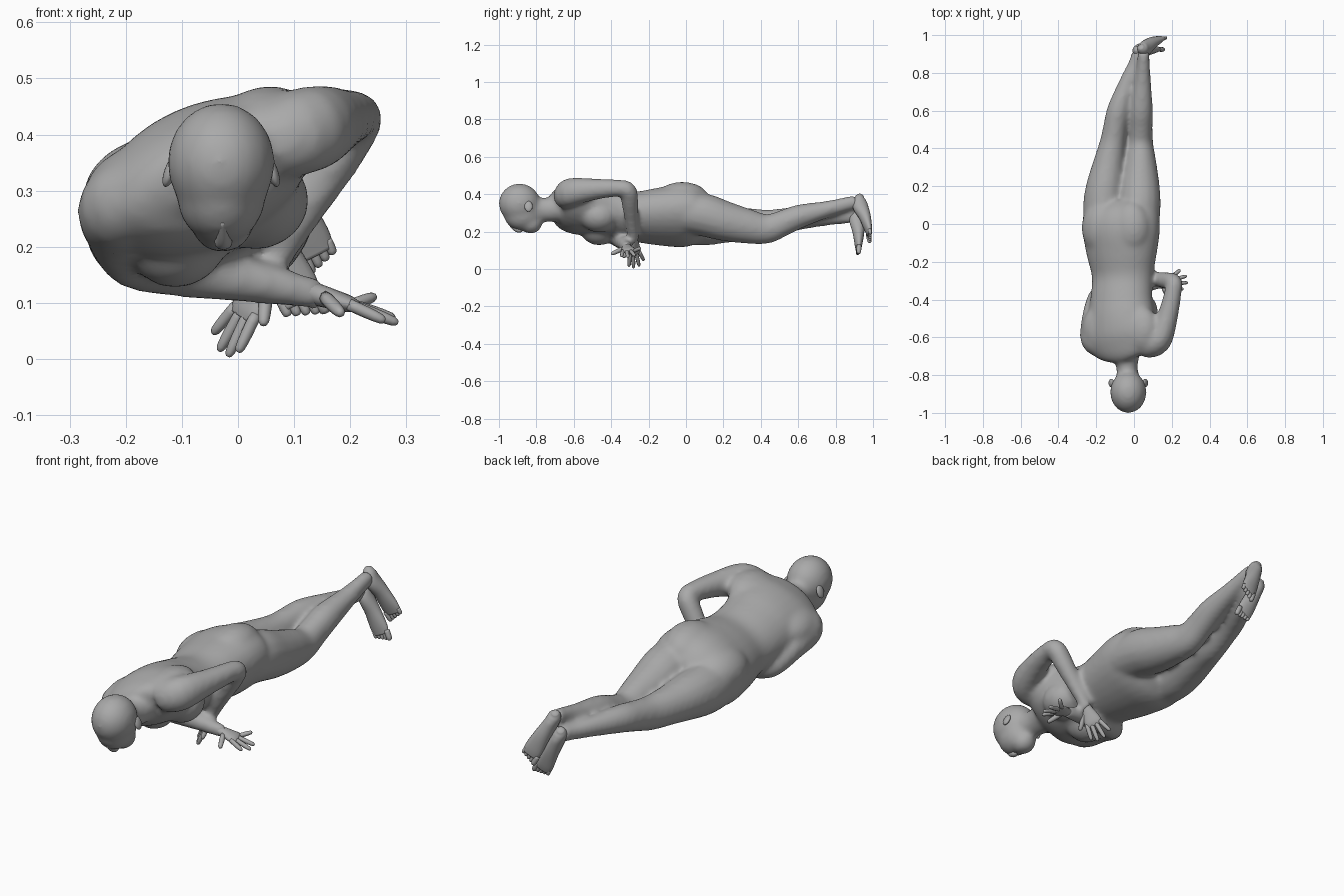
import bpy, bmesh
from math import cos, sin, pi
from mathutils import Vector, Matrix

cube = bpy.data.objects.get("Cube")
if cube:
    bpy.data.objects.remove(cube, do_unlink=True)

grey = bpy.data.materials.new("clay_grey")
grey.use_nodes = True
GREY = (0.4, 0.4, 0.4, 1)
grey.diffuse_color = GREY
grey.node_tree.nodes["Principled BSDF"].inputs["Base Color"].default_value = GREY

ROLL = 0.44                                   # the whole trunk leans about y
ACROSS = Vector((cos(ROLL), 0, sin(ROLL)))    # towards the raised shoulder
BACK = Vector((-sin(ROLL), 0, cos(ROLL)))     # out of the spine


def loft(bm, stations, side=(1, 0, 0), n=16, steps=4):
    """Tube through stations (x, y, z, half width, half depth), eased between them."""
    s = [Vector(p) for p in stations]
    path = []
    for i in range(len(s) - 1):
        a, b = s[max(i - 1, 0)], s[i]
        c, d = s[i + 1], s[min(i + 2, len(s) - 1)]
        for k in range(steps):
            t = k / steps
            path.append(0.5 * (2 * b + (c - a) * t + (2 * a - 5 * b + 4 * c - d) * t * t
                               + (3 * b - a - 3 * c + d) * t ** 3))
    path.append(s[-1])
    rings = []
    for i, p in enumerate(path):
        before, after = path[max(i - 1, 0)], path[min(i + 1, len(path) - 1)]
        along = (Vector(after[:3]) - Vector(before[:3])).normalized()
        u = Vector(side)
        u = (u - along * u.dot(along)).normalized()
        v = along.cross(u)
        rings.append([bm.verts.new(Vector(p[:3]) + u * p[3] * cos(2 * pi * k / n)
                                   + v * p[4] * sin(2 * pi * k / n)) for k in range(n)])
    for r, q in zip(rings, rings[1:]):
        for k in range(n):
            bm.faces.new((r[k], r[(k + 1) % n], q[(k + 1) % n], q[k]))
    bm.faces.new(rings[0][::-1])
    bm.faces.new(rings[-1])


def ball(bm, centre, radii, roll=0.0):
    m = (Matrix.Translation(centre) @ Matrix.Rotation(-roll, 4, 'Y')
         @ Matrix.Diagonal((*radii, 1)))
    bmesh.ops.create_uvsphere(bm, u_segments=20, v_segments=12, radius=1, matrix=m)


def digit(bm, base, tip, r):
    """A finger or toe: slim tapered tube with a rounded end."""
    b, t = Vector(base), Vector(tip)
    side = (t - b).orthogonal()
    loft(bm, [(*b.lerp(t, f), r * w, r * w) for f, w in
              ((0, 1), (0.5, 1), (0.9, 0.8), (1, 0.3))], side, n=8, steps=2)


def finish(bm, name):
    bmesh.ops.recalc_face_normals(bm, faces=bm.faces)
    mesh = bpy.data.meshes.new(name)
    bm.to_mesh(mesh)
    bm.free()
    for f in mesh.polygons:
        f.use_smooth = True
    mesh.materials.append(grey)
    ob = bpy.data.objects.new(name, mesh)
    bpy.context.collection.objects.link(ob)
    return ob


# Body: overlapping volumes fused into one skin
bm = bmesh.new()
# trunk
loft(bm, [(-.04, -.71, .335, .09, .06), (-.05, -.675, .34, .17, .09),
          (-.058, -.60, .33, .205, .122), (-.065, -.50, .318, .187, .13),
          (-.067, -.40, .30, .172, .126), (-.06, -.28, .28, .17, .125),
          (-.065, -.15, .28, .197, .143), (-.068, -.03, .283, .215, .155),
          (-.07, .05, .275, .205, .138), (-.07, .11, .265, .15, .09)], ACROSS, n=28)
for s in (-1, 1):
    seat = Vector((-.07, -.02, .285)) + BACK * .058 + ACROSS * .085 * s
    ball(bm, seat, (.11, .145, .088), ROLL)
    chest = Vector((-.065, -.465, .31)) - BACK * .075 + ACROSS * .08 * s
    ball(bm, chest, (.09, .1, .08), ROLL)
    blade = Vector((-.06, -.56, .33)) + BACK * .03 + ACROSS * .12 * s
    ball(bm, blade, (.10, .13, .073), ROLL)
# neck and head
loft(bm, [(-.033, -.82, .32, .06, .06), (-.038, -.74, .317, .06, .066),
          (-.048, -.64, .33, .10, .08)])
ball(bm, (-.03, -.89, .35), (.097, .112, .107))
ball(bm, (-.03, -.875, .29), (.08, .10, .085))
ball(bm, (-.028, -.83, .243), (.057, .062, .055))
# raised arm
loft(bm, [(.05, -.645, .385, .07, .065), (.13, -.62, .41, .078, .068),
          (.18, -.48, .427, .057, .055), (.207, -.36, .432, .046, .046),
          (.21, -.31, .42, .046, .046), (.175, -.30, .36, .046, .046),
          (.11, -.29, .255, .037, .037), (.05, -.28, .15, .025, .03)], (0, .3, 1))
# tucked arm, crossing under the chest
loft(bm, [(-.16, -.65, .295, .06, .06), (-.21, -.61, .272, .078, .074),
          (-.215, -.49, .23, .06, .06), (-.195, -.39, .18, .05, .05),
          (-.15, -.36, .165, .05, .05), (-.03, -.34, .148, .045, .045),
          (.08, -.325, .128, .034, .034), (.15, -.315, .113, .029, .023)], (0, .3, 1))
# legs
loft(bm, [(.025, .0, .30, .11, .11), (.03, .10, .288, .112, .115),
          (.032, .2, .258, .105, .108), (.034, .32, .23, .086, .095),
          (.034, .43, .214, .068, .08), (.036, .52, .246, .063, .07),
          (.038, .61, .282, .063, .064), (.045, .75, .318, .046, .046),
          (.05, .85, .345, .035, .039), (.05, .915, .36, .032, .037)])
loft(bm, [(-.165, .0, .24, .105, .11), (-.162, .1, .24, .108, .115),
          (-.152, .2, .242, .102, .105), (-.133, .32, .24, .084, .088),
          (-.112, .43, .24, .07, .078), (-.098, .52, .256, .064, .069),
          (-.08, .61, .272, .061, .063), (-.03, .76, .278, .044, .046),
          (.005, .85, .28, .035, .039), (.022, .915, .284, .031, .036)])
body = finish(bm, "body")
fuse = body.modifiers.new("fuse", 'REMESH')
fuse.mode = 'VOXEL'
fuse.voxel_size = 0.011
fuse.use_smooth_shade = True
soften = body.modifiers.new("soften", 'SMOOTH')
soften.factor = 0.5
soften.iterations = 14

# Ears and nose
for s, name in ((-1, "right_ear"), (1, "left_ear")):
    bm = bmesh.new()
    ball(bm, (-.03 + s * .09, -.842, .335), (.011, .022, .03), s * .35)
    finish(bm, name)
bm = bmesh.new()
loft(bm, [(-.028, -.945, .25, .009, .012), (-.027, -.91, .218, .013, .016),
          (-.026, -.89, .208, .016, .014), (-.026, -.875, .212, .009, .008)], n=12)
finish(bm, "nose")


def hand(name, wrist, knuckles, side, tips, thumb):
    bm = bmesh.new()
    w, k, u = Vector(wrist), Vector(knuckles), Vector(side).normalized()
    loft(bm, [(*w.lerp(k, -.3), .023, .02), (*w, .025, .02), (*w.lerp(k, .4), .034, .018),
              (*w.lerp(k, .85), .041, .015), (*w.lerp(k, 1.08), .034, .009)], u)
    for i, tip in enumerate(tips):
        digit(bm, w.lerp(k, .9) + u * (.031 - .0205 * i), tip, .0105)
    digit(bm, w.lerp(k, .25) + u * .02, thumb, .012)
    finish(bm, name)


hand("right_hand", (.14, -.317, .115), (.208, -.305, .095), (-.1, -1, 0),
     [(.262, -.345, .068), (.285, -.31, .064), (.28, -.275, .072), (.245, -.243, .112)],
     (.185, -.40, .08))
hand("left_hand", (.05, -.28, .15), (.01, -.275, .08), (.6, -.8, -.25),
     [(.0, -.305, .012), (-.018, -.28, .004), (-.034, -.25, .014), (-.045, -.225, .045)],
     (.045, -.335, .06))


def foot(name, heel, toe, side, ankle):
    """Sole runs from heel to toe; the ankle pulls the instep forward."""
    bm = bmesh.new()
    h, t, u = Vector(heel), Vector(toe), Vector(side).normalized()
    a = Vector(ankle)
    mid = (h + a) / 2
    loft(bm, [(*h, .014, .014), (*h.lerp(t, .07).lerp(mid, .4), .029, .03),
              (*h.lerp(t, .25).lerp(a, .3), .032, .042),
              (*h.lerp(t, .5).lerp(a, .08), .037, .032),
              (*h.lerp(t, .75), .043, .02), (*h.lerp(t, .88), .038, .012)], u)
    for i in range(5):
        start = h.lerp(t, .82) + u * (.032 - .016 * i)
        reach = (t - h) * (.18 - .018 * i)
        digit(bm, start, start + reach, .013 if i == 0 else .0095)
    finish(bm, name)


foot("left_foot", (.035, .938, .395), (.15, .987, .155), (-.85, -.1, -.42), (.05, .885, .35))
foot("right_foot", (.012, .93, .315), (.128, .92, .07), (.9, .1, .35), (.022, .885, .28))
